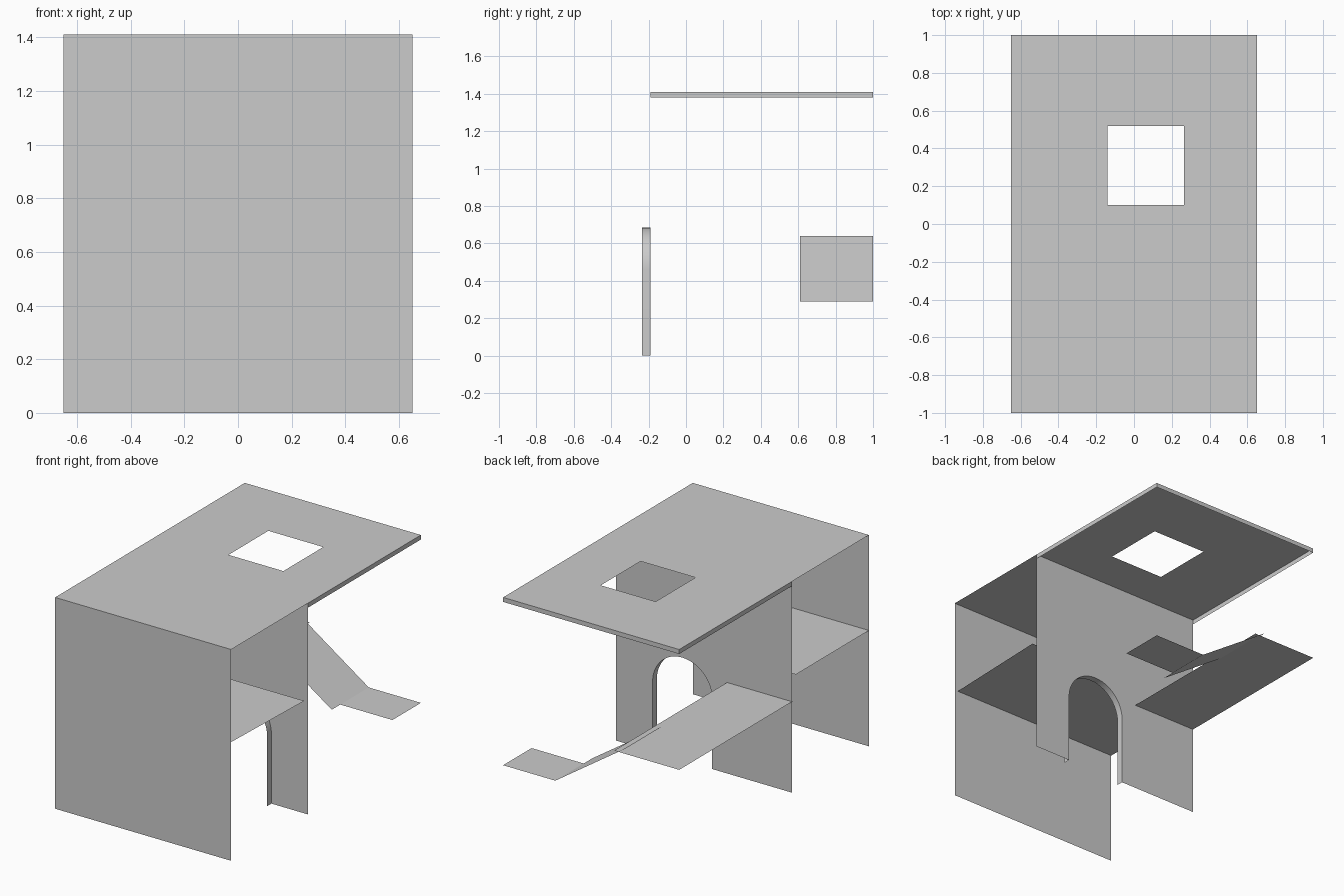
import bpy
import math

if "Cube" in bpy.data.objects:
    bpy.data.objects.remove(bpy.data.objects["Cube"])

W = 0.65          # half width
TOP = 1.41        # roof height
WALL_Y = -0.19    # inner wall position


def mesh_object(name, verts, faces):
    mesh = bpy.data.meshes.new(name)
    mesh.from_pydata(verts, [], faces)
    mesh.update()
    obj = bpy.data.objects.new(name, mesh)
    bpy.context.collection.objects.link(obj)
    return obj


def panel(name, *corners):
    return mesh_object(name, corners, [tuple(range(len(corners)))])


def flat(name, x0, x1, y0, y1, z):
    return panel(name, (x0, y0, z), (x1, y0, z), (x1, y1, z), (x0, y1, z))


# Front wall
panel("front_wall", (-W, -1, 0), (W, -1, 0), (W, -1, TOP), (-W, -1, TOP))

# Roof: 3x3 grid of cells with the middle one left open as a skylight
xs, ys = (-W, -0.14, 0.265, W), (-1, 0.1, 0.52, 1)
verts = [(x, y, TOP) for y in ys for x in xs]
faces = [(j * 4 + i, j * 4 + i + 1, j * 4 + i + 5, j * 4 + i + 4)
         for j in range(3) for i in range(3) if (i, j) != (1, 1)]
mesh_object("roof", verts, faces)

# Fascia strip hanging around the overhanging roof
rim = [(W, WALL_Y), (W, 1), (-W, 1), (-W, WALL_Y)]
verts = [(x, y, z) for x, y in rim for z in (TOP - 0.03, TOP)]
mesh_object("roof_fascia", verts,
            [(2 * i, 2 * i + 2, 2 * i + 3, 2 * i + 1) for i in range(3)])

# Inner wall with arched doorway
cx, r, spring, n = 0.16, 0.22, 0.465, 24
arch = [(cx + r, 0)]
arch += [(cx + r * math.cos(math.pi * i / n), spring + r * math.sin(math.pi * i / n))
         for i in range(n + 1)]
arch += [(cx - r, 0)]
outline = [(-W, 0), (-W, TOP), (W, TOP), (W, 0)] + arch
panel("inner_wall", *[(x, WALL_Y, z) for x, z in outline])

# Arch lining projecting forward from the wall
verts = [(x, y, z) for x, z in arch for y in (-0.235, WALL_Y)]
lining = mesh_object("arch_lining", verts,
                     [(2 * i, 2 * i + 1, 2 * i + 3, 2 * i + 2) for i in range(len(arch) - 1)])
bpy.context.view_layer.objects.active = lining
lining.select_set(True)
bpy.ops.object.shade_smooth_by_angle(angle=math.radians(30))

# Upper floor between the walls
z = 0.773
panel("upper_floor", (-W, -1, z), (0.625, -1, z), (W, -0.23, z), (-W, -0.23, z))

# Rear landings and the ramp joining them
flat("high_landing", -W, -0.17, -0.2, 1, 0.607)
flat("low_landing", 0.265, W, 0.7, 1, 0.29)
panel("ramp", (-0.25, 0.61, 0.64), (0.265, 0.61, 0.29), (0.265, 1, 0.29), (-0.25, 1, 0.64))
